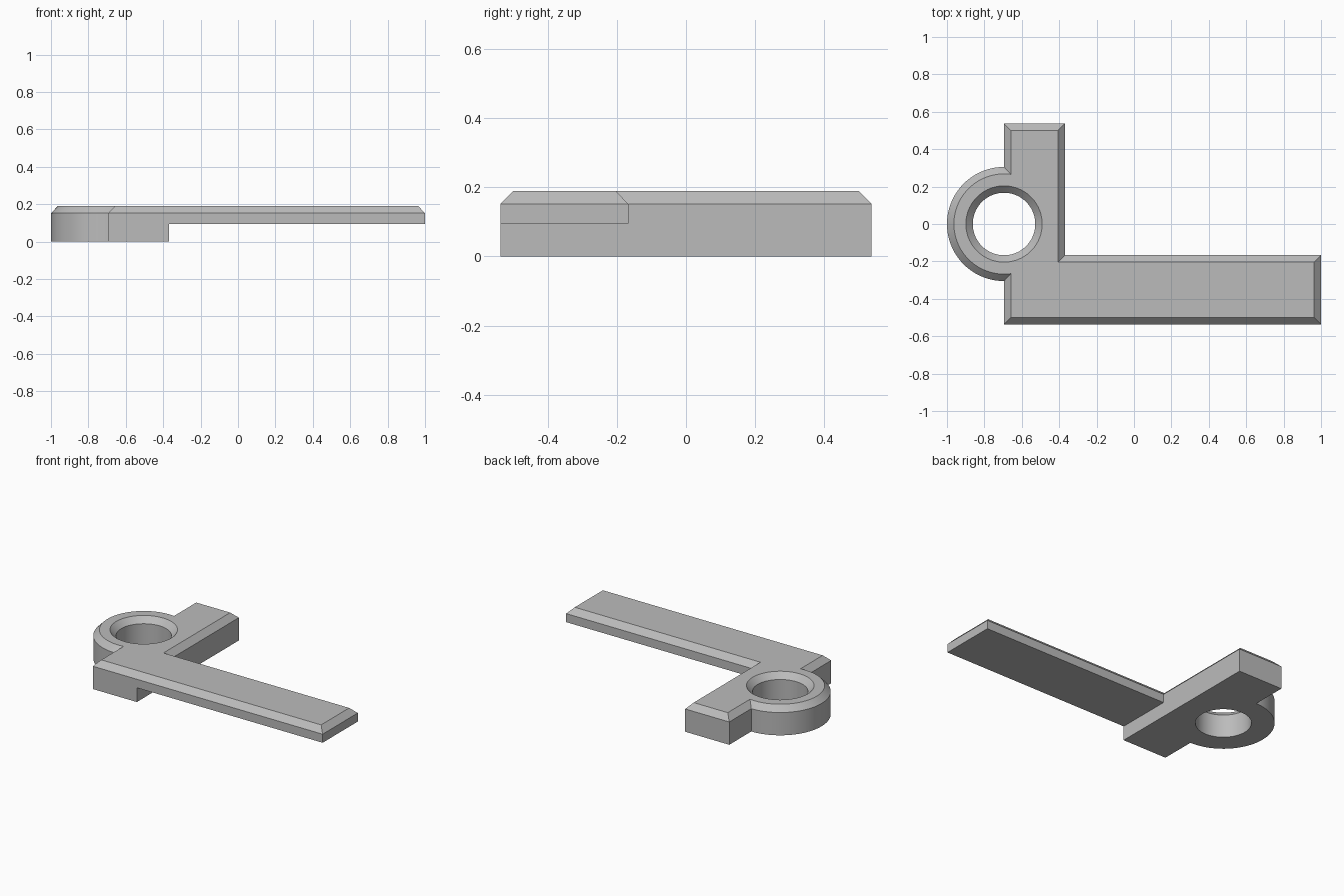
import bpy, bmesh
from math import acos, cos, sin, pi, radians

cube = bpy.data.objects.get("Cube")
if cube:
    bpy.data.objects.remove(cube, do_unlink=True)

# Main dimensions
LEFT, COLUMN, RIGHT = -0.695, -0.37, 1.0
HALF, ARM_BACK = 0.537, -0.167
RING, HOLE = 0.305, 0.167
ARM_Z, BEVEL_Z, TOP_Z, BEVEL = 0.095, 0.152, 0.19, 0.037
SEG = 48

grey = bpy.data.materials.new("plain grey")
grey.diffuse_color = (0.5, 0.5, 0.5, 1)
grey.use_nodes = True
grey.node_tree.nodes["Principled BSDF"].inputs["Base Color"].default_value = (0.5, 0.5, 0.5, 1)

bm = bmesh.new()


def outline(d):
    """Plan of the bracket, moved inwards by d."""
    pts = [(LEFT + d, d - HALF), (COLUMN - d, d - HALF),
           (RIGHT - d, d - HALF), (RIGHT - d, ARM_BACK - d),
           (COLUMN - d, ARM_BACK - d), (COLUMN - d, HALF - d), (LEFT + d, HALF - d)]
    r = RING - d
    start = acos(d / r)
    for i in range(SEG + 1):
        a = start + (2 * pi - 2 * start) * i / SEG
        pts.append((LEFT + r * cos(a), r * sin(a)))
    return pts


def circle(r):
    n = SEG * 2
    return [(LEFT + r * cos(2 * pi * i / n), r * sin(2 * pi * i / n)) for i in range(n)]


def loop(pts, z):
    return [bm.verts.new((x, y, z)) for x, y in pts]


def bridge(a, b):
    for i in range(len(a)):
        j = (i + 1) % len(a)
        bm.faces.new((a[i], a[j], b[j], b[i]))


def cap(outer, inner, up):
    """Flat face between an outline and the hole."""
    edges = []
    for ring in (outer, inner):
        for i, v in enumerate(ring):
            w = ring[(i + 1) % len(ring)]
            edges.append(bm.edges.get((v, w)) or bm.edges.new((v, w)))
    bmesh.ops.triangle_fill(bm, use_beauty=True, edges=edges, normal=(0, 0, up))


# Upper body: walls and bevelled rim
low = loop(outline(0), ARM_Z)
mid = loop(outline(0), BEVEL_Z)
top = loop(outline(BEVEL), TOP_Z)
bridge(low, mid)
bridge(mid, top)

# Arm underside, and the deeper column with its ring
bm.faces.new(low[1:5])
upper = low[:2] + low[4:]
base = loop([v.co.xy for v in upper], 0)
bridge(base, upper)

# Hole with a countersunk mouth
hole_base = loop(circle(HOLE), 0)
hole_mid = loop(circle(HOLE), BEVEL_Z)
hole_top = loop(circle(HOLE + BEVEL), TOP_Z)
bridge(hole_base, hole_mid)
bridge(hole_mid, hole_top)

cap(top, hole_top, 1)
cap(base, hole_base, -1)
bmesh.ops.recalc_face_normals(bm, faces=bm.faces[:])

mesh = bpy.data.meshes.new("bracket")
bm.to_mesh(mesh)
bm.free()
mesh.materials.append(grey)
bracket = bpy.data.objects.new("bracket", mesh)
bpy.context.collection.objects.link(bracket)
bpy.ops.object.select_all(action='DESELECT')
bracket.select_set(True)
bpy.context.view_layer.objects.active = bracket
bpy.ops.object.shade_smooth_by_angle(angle=radians(30))
